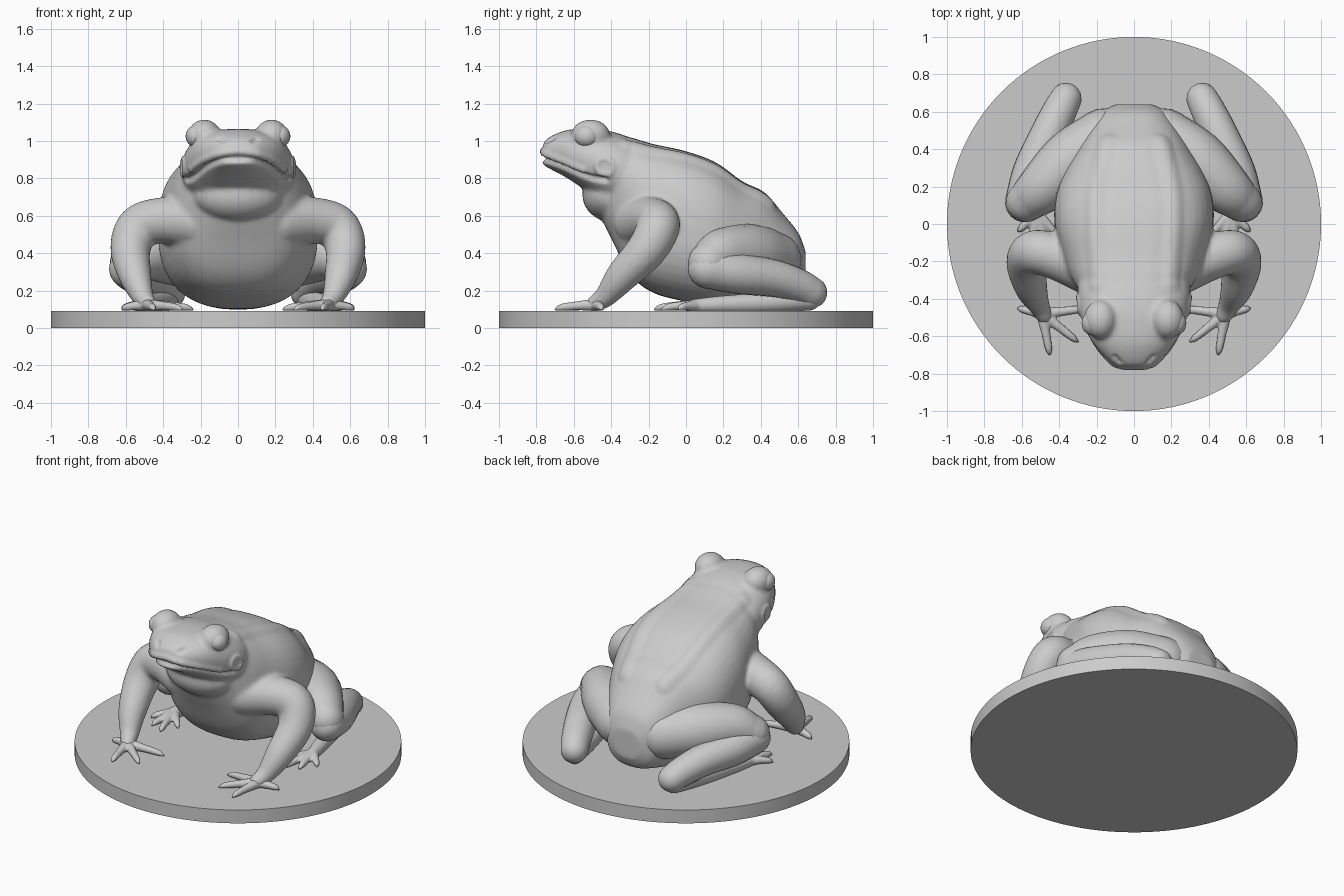
import bpy, bmesh, math
from mathutils import Vector, Quaternion, kdtree

cube = bpy.data.objects.get("Cube")
if cube:
    bpy.data.objects.remove(cube)

grey = bpy.data.materials.new("stone grey")
grey.use_nodes = True
COLOUR = (0.6, 0.6, 0.6, 1)
grey.diffuse_color = COLOUR
grey.node_tree.nodes["Principled BSDF"].inputs["Base Color"].default_value = COLOUR


def spline(points, steps=6):
    """Catmull-Rom samples through tuples of any length."""
    pts = [Vector(p) for p in points]
    pts = [pts[0] * 2 - pts[1]] + pts + [pts[-1] * 2 - pts[-2]]
    out = []
    for a, b, c, d in zip(pts, pts[1:], pts[2:], pts[3:]):
        for i in range(steps):
            t = i / steps
            out.append(0.5 * (b * 2 + (c - a) * t + (a * 2 - b * 5 + c * 4 - d) * t * t
                              + (b * 3 - a - c * 3 + d) * t ** 3))
    return out + [pts[-2]]


def skin(bm, rings):
    """Bridge equal rings of points and cap both ends."""
    rows = [[bm.verts.new(p) for p in ring] for ring in rings]
    faces = [bm.faces.new(rows[0]), bm.faces.new(rows[-1][::-1])]
    n = len(rows[0])
    for a, b in zip(rows, rows[1:]):
        for i in range(n):
            faces.append(bm.faces.new((a[i], b[i], b[(i + 1) % n], a[(i + 1) % n])))
    bmesh.ops.recalc_face_normals(bm, faces=faces)


def limb(bm, points, side=1, sides=20):
    """Round tapered tube with domed ends; points are x, y, z, radius."""
    path = [(Vector((p[0] * side, p[1], p[2])), p[3]) for p in map(tuple, map(list, spline_n(points)))]
    stations = []
    last = len(path) - 1
    for i, (p, r) in enumerate(path):
        t = (path[min(i + 1, last)][0] - path[max(i - 1, 0)][0]).normalized()
        stations.append((p, r, t))
    dome = [math.radians(a) for a in (20, 40, 60, 78)]
    p, r, t = stations[0]
    start = [(p - t * r * math.sin(a), r * math.cos(a), t) for a in reversed(dome)]
    p, r, t = stations[-1]
    end = [(p + t * r * math.sin(a), r * math.cos(a), t) for a in dome]
    stations = start + stations + end
    turn = Vector((0, 0, 1)).rotation_difference(stations[0][2])
    before = stations[0][2]
    rings = []
    for p, r, t in stations:
        turn = before.rotation_difference(t) @ turn
        before = t
        rings.append([p + turn @ Vector((r * math.cos(k), r * math.sin(k), 0))
                      for k in (math.tau * i / sides for i in range(sides))])
    skin(bm, rings)


def spline_n(points):
    """Spline position and radius separately."""
    places = spline([p[:3] for p in points])
    radii = spline([(p[3], 0) for p in points])
    return [(*v, max(r[0], 0.004)) for v, r in zip(places, radii)]


def loft(bm, stations, power, sides=40):
    """Rounded-box sections along y; stations are y, top, bottom, half width."""
    rings = []
    for y, top, bottom, half in spline(stations):
        ring = []
        for i in range(sides):
            c, s = math.cos(math.tau * i / sides), math.sin(math.tau * i / sides)
            x = half * math.copysign(abs(c) ** (2 / power), c)
            z = (top - bottom) / 2 * math.copysign(abs(s) ** (2 / power), s)
            ring.append(Vector((x, y, (top + bottom) / 2 + z)))
        rings.append(ring)
    skin(bm, rings)


def ball(bm, centre, size):
    made = bmesh.ops.create_uvsphere(bm, u_segments=24, v_segments=16, radius=1)["verts"]
    bmesh.ops.scale(bm, vec=size, verts=made)
    bmesh.ops.translate(bm, vec=centre, verts=made)


def finish(name, bm):
    mesh = bpy.data.meshes.new(name)
    bm.to_mesh(mesh)
    bm.free()
    mesh.materials.append(grey)
    ob = bpy.data.objects.new(name, mesh)
    bpy.context.collection.objects.link(ob)
    for poly in mesh.polygons:
        poly.use_smooth = True
    return ob


def melt(ob, voxel, rounds):
    """Fuse overlapping volumes into one smooth skin."""
    m = ob.modifiers.new("fuse", "REMESH")
    m.mode, m.voxel_size, m.use_smooth_shade = "VOXEL", voxel, True
    m = ob.modifiers.new("soften", "SMOOTH")
    m.factor, m.iterations = 0.5, rounds
    graph = bpy.context.evaluated_depsgraph_get()
    mesh = bpy.data.meshes.new_from_object(ob.evaluated_get(graph))
    ob.modifiers.clear()
    ob.data = mesh
    mesh.materials.clear()
    mesh.materials.append(grey)
    for poly in mesh.polygons:
        poly.use_smooth = True


def brush(ob, path, radius, height):
    """Raise or carve the skin along a path, on both sides."""
    tree = kdtree.KDTree(2 * len(path))
    for i, p in enumerate(path):
        spot = ob.closest_point_on_mesh(p)[1]
        tree.insert(spot, 2 * i)
        tree.insert(Vector((-spot.x, spot.y, spot.z)), 2 * i + 1)
    tree.balance()
    moves = []
    for v in ob.data.vertices:
        d = tree.find(v.co)[2]
        if d < radius:
            moves.append((v, v.normal * height * (1 - (d / radius) ** 2) ** 2))
    for v, move in moves:
        v.co += move
    ob.data.update()


# Round base
bm = bmesh.new()
bmesh.ops.create_cone(bm, cap_ends=True, segments=128, radius1=1, radius2=1, depth=0.09)
bmesh.ops.translate(bm, vec=(0, 0, 0.045), verts=bm.verts)
base = finish("round_base", bm)
bpy.context.view_layer.objects.active = base
base.select_set(True)
bpy.ops.object.shade_smooth_by_angle(angle=math.radians(30))
base.select_set(False)

# Torso, head and front legs, fused
bm = bmesh.new()
loft(bm, [(-.46, .95, .60, .16), (-.40, 1.03, .48, .25), (-.30, 1.02, .29, .33),
          (-.18, .985, .19, .38), (0, .945, .14, .425), (.16, .885, .11, .415),
          (.30, .785, .10, .36), (.42, .725, .10, .29), (.52, .61, .12, .23),
          (.60, .51, .15, .17), (.64, .41, .22, .10)], 2.6)
loft(bm, [(-.77, .96, .88, .06), (-.745, 1.01, .86, .12), (-.65, 1.055, .81, .21),
          (-.55, 1.065, .745, .265), (-.45, 1.06, .68, .295), (-.33, 1.03, .64, .30),
          (-.22, .97, .66, .26)], 2.3)
ball(bm, (0, -.39, .71), (.24, .165, .145))
for side in (1, -1):
    ball(bm, (side * .18, -.51, 1.03), (.088, .105, .085))
    limb(bm, [(.22, -.25, .57, .14), (.40, -.18, .575, .125), (.53, -.15, .54, .118),
              (.575, -.21, .42, .108), (.55, -.34, .28, .088), (.51, -.43, .17, .06),
              (.48, -.49, .13, .045)], side)
body = finish("body", bm)
melt(body, 0.013, 8)

# Mouth line, back folds, nostrils and ear discs
brush(body, spline([(0, -.78, .91), (.09, -.75, .90), (.18, -.67, .855),
                    (.25, -.56, .80), (.30, -.44, .785)], 12), 0.028, -0.022)
brush(body, spline([(0, -.78, .94), (.10, -.76, .93), (.20, -.68, .885), (.27, -.56, .835)], 12), 0.03, 0.012)
brush(body, spline([(.21, -.30, 1), (.22, 0, .93), (.2, .25, .8), (.15, .45, .68)], 12), 0.07, 0.014)
brush(body, spline([(.08, -.74, 1.0), (.10, -.71, 1.01)], 4), 0.022, -0.014)
ear = [Vector((.32, -.44 + .048 * math.cos(a), .86 + .052 * math.sin(a)))
       for a in (math.tau * i / 24 for i in range(24))]
brush(body, ear, 0.022, 0.012)

# Toe layouts: start point, then tips
HAND = (.49, -.48, .125), [(.62, -.45), (.45, -.70), (.30, -.63), (.24, -.45)]
FOOT = (.52, .06, .12), [(.62, -.04), (.55, -.13), (.46, -.17), (.40, -.07)]


def toes(bm, layout, side):
    (x, y, z), tips = layout
    for tx, ty in tips:
        mx, my = (x + tx) / 2, (y + ty) / 2
        limb(bm, [(x, y, z, .034), (mx, my, .118, .024),
                  (mx * .3 + tx * .7, my * .3 + ty * .7, .11, .019), (tx, ty, .098, .007)], side, 12)


for side, word in ((1, "left"), (-1, "right")):
    # Eyeball
    bm = bmesh.new()
    ball(bm, (side * .222, -.53, 1.025), (.058, .066, .06))
    finish(word + "_eye", bm)

    # Front foot
    bm = bmesh.new()
    toes(bm, HAND, side)
    melt(finish(word + "_front_foot", bm), 0.007, 3)

    # Thigh and shank folded together
    bm = bmesh.new()
    limb(bm, [(.16, .46, .36, .16), (.33, .34, .39, .165), (.48, .20, .395, .14),
              (.575, .12, .35, .11)], side)
    finish(word + "_thigh", bm)
    bm = bmesh.new()
    limb(bm, [(.585, .115, .315, .105), (.54, .28, .29, .108), (.46, .47, .265, .10),
              (.40, .60, .225, .092), (.365, .67, .19, .085)], side)
    finish(word + "_shank", bm)

    # Hind foot
    bm = bmesh.new()
    limb(bm, [(.37, .66, .155, .062), (.43, .42, .135, .056), (.49, .18, .125, .046),
              (.52, .05, .12, .036)], side)
    toes(bm, FOOT, side)
    melt(finish(word + "_hind_foot", bm), 0.008, 3)
